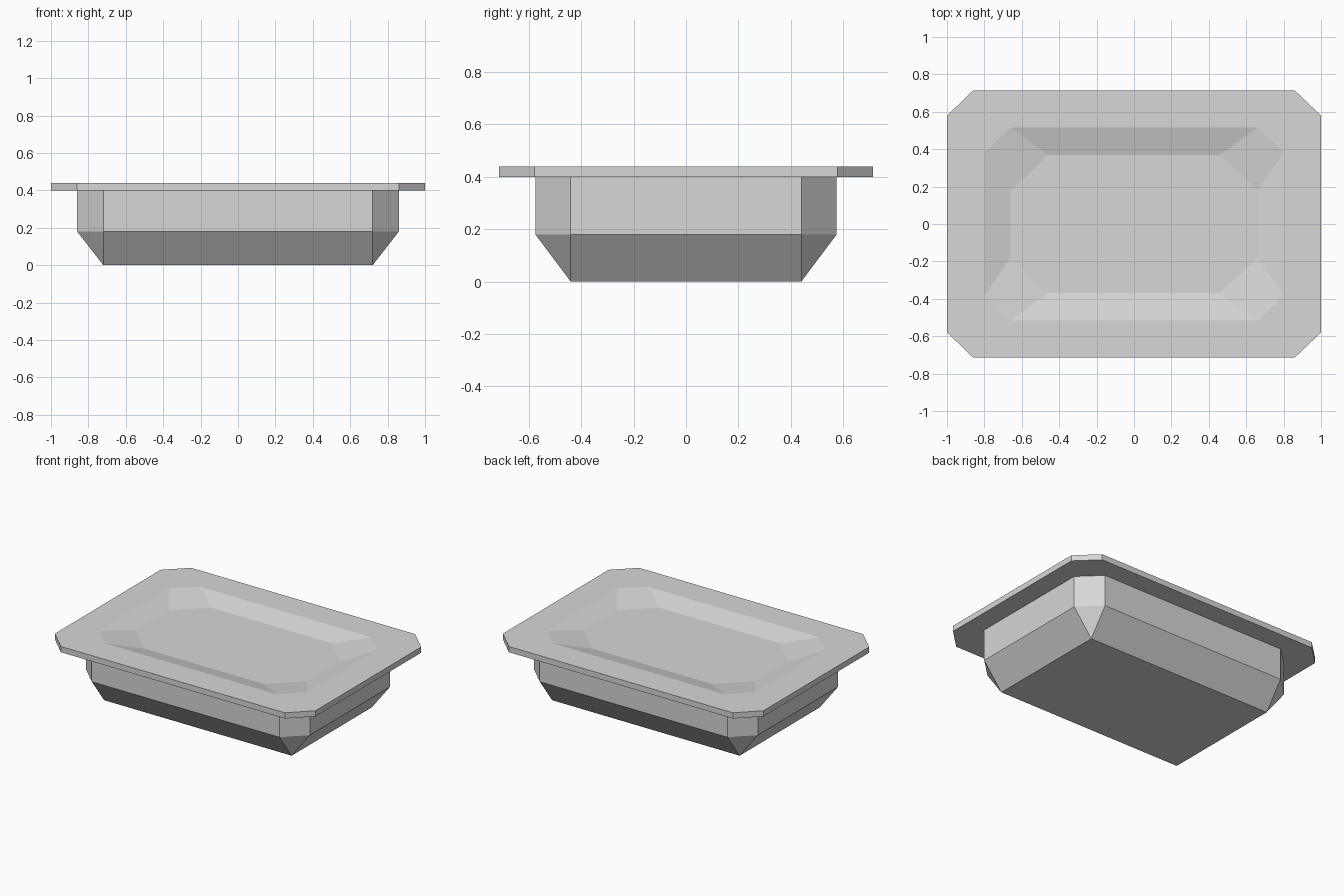
import bpy
import bmesh

cube = bpy.data.objects.get("Cube")
if cube:
    bpy.data.objects.remove(cube)

grey = bpy.data.materials.new("light grey")
grey.use_nodes = True
COLOUR = (0.68, 0.68, 0.68, 1)
grey.diffuse_color = COLOUR
grey.node_tree.nodes["Principled BSDF"].inputs["Base Color"].default_value = COLOUR


def ring(bm, hx, hy, cut_x, cut_y, z):
    """Rectangle of half sizes hx, hy with its corners cut off."""
    points = []
    for sx, sy in ((1, 1), (-1, 1), (-1, -1), (1, -1)):
        pair = [(sx * hx, sy * (hy - cut_y), z), (sx * (hx - cut_x), sy * hy, z)]
        points += pair if sx * sy > 0 else pair[::-1]
    return [bm.verts.new(p) for p in points]


def loft(name, sections, cap_first=False, cap_last=False):
    """Join cut-corner rectangles with flat bands."""
    bm = bmesh.new()
    rings = [ring(bm, *s) for s in sections]
    for low, high in zip(rings, rings[1:]):
        for i in range(8):
            j = (i + 1) % 8
            bm.faces.new((low[i], low[j], high[j], high[i]))
    if cap_first:
        bm.faces.new(rings[0][::-1])
    if cap_last:
        bm.faces.new(rings[-1])
    # Sections without a cut collapse to plain rectangles
    bmesh.ops.remove_doubles(bm, verts=bm.verts[:], dist=0.0001)
    mesh = bpy.data.meshes.new(name)
    bm.to_mesh(mesh)
    bm.free()
    mesh.materials.append(grey)
    obj = bpy.data.objects.new(name, mesh)
    bpy.context.collection.objects.link(obj)
    return obj


BODY_TOP = (0.86, 0.575, 0.14, 0.135, 0.4)

# Body: rectangular foot flaring out to upright walls with cut corners
loft("basin_body", [
    (0.72, 0.44, 0, 0, 0),
    (0.86, 0.575, 0.14, 0.135, 0.18),
    BODY_TOP,
], cap_first=True)

# Overhanging rim, with a shallow sloped recess in its top
loft("rim_with_recess", [
    BODY_TOP,
    (1.0, 0.714, 0.14, 0.135, 0.4),
    (1.0, 0.714, 0.14, 0.135, 0.44),
    (0.8, 0.517, 0.14, 0.135, 0.44),
    (0.66, 0.37, 0.2, 0.19, 0.401),
], cap_last=True)
